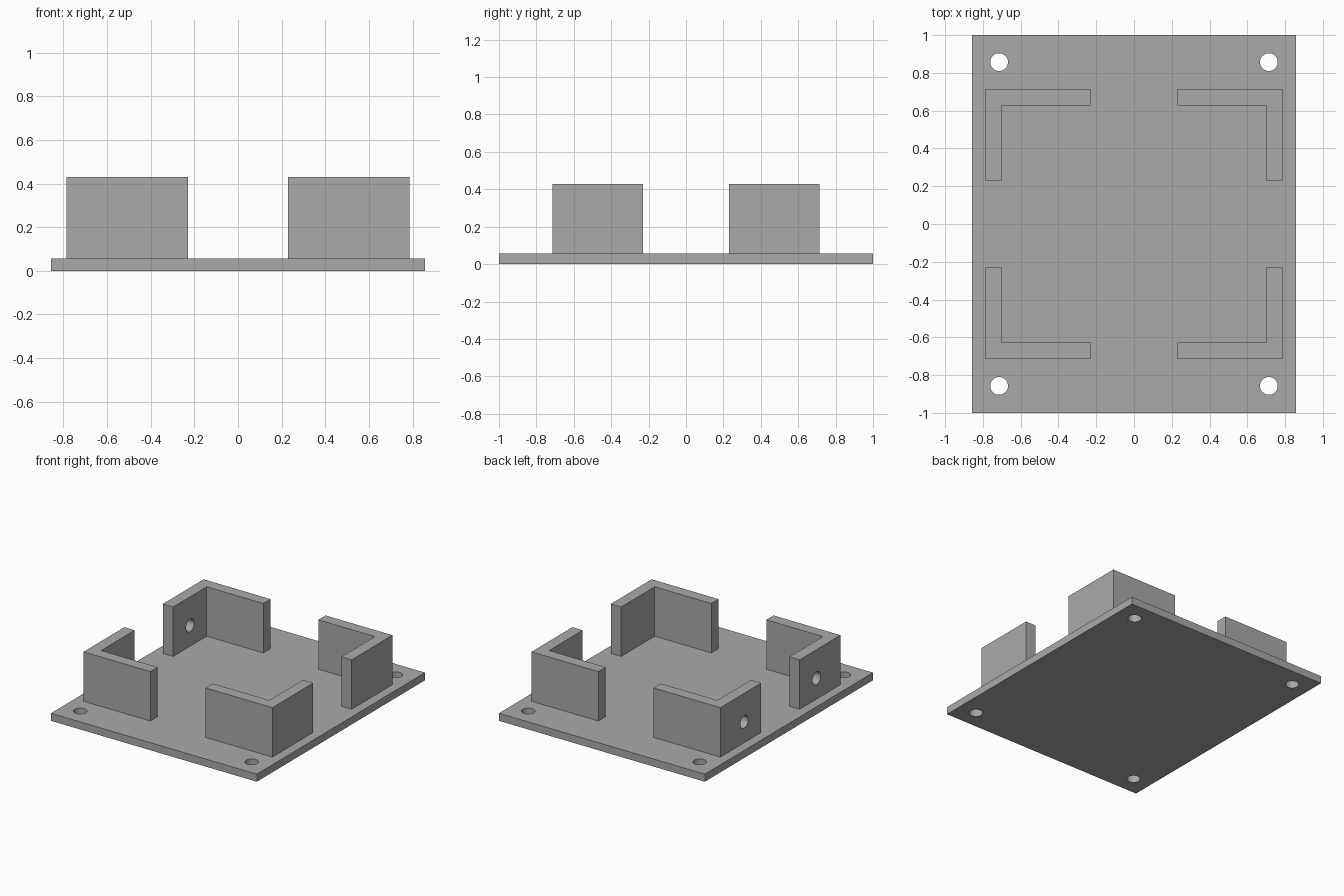
import bpy
import bmesh
from mathutils import Matrix, Vector

cube = bpy.data.objects.get("Cube")
if cube:
    bpy.data.objects.remove(cube, do_unlink=True)

# Dimensions
HALF_X, HALF_Y, PLATE_TOP = 0.857, 1.0, 0.057
OUT_X, OUT_Y, INNER_END = 0.786, 0.714, 0.229
WALL, WALL_TOP = 0.086, 0.429
HOLE_RADIUS = 0.047

grey = bpy.data.materials.new("plain_grey")
grey.use_nodes = True
colour = (0.4, 0.4, 0.4, 1)
grey.diffuse_color = colour
grey.node_tree.nodes["Principled BSDF"].inputs["Base Color"].default_value = colour


def make_object(name, bm):
    bmesh.ops.recalc_face_normals(bm, faces=bm.faces)
    mesh = bpy.data.meshes.new(name)
    bm.to_mesh(mesh)
    bm.free()
    mesh.materials.append(grey)
    obj = bpy.data.objects.new(name, mesh)
    bpy.context.collection.objects.link(obj)
    return obj


def extrude_outline(name, outline, bottom, top):
    bm = bmesh.new()
    face = bm.faces.new([bm.verts.new((x, y, bottom)) for x, y in outline])
    raised = bmesh.ops.extrude_face_region(bm, geom=[face])["geom"]
    verts = [v for v in raised if isinstance(v, bmesh.types.BMVert)]
    bmesh.ops.translate(bm, verts=verts, vec=(0, 0, top - bottom))
    return make_object(name, bm)


def drill(obj, centres, axis):
    """Cut round holes through the part along the given axis."""
    turn = Vector((0, 0, 1)).rotation_difference(Vector(axis)).to_matrix().to_4x4()
    bm = bmesh.new()
    for centre in centres:
        bmesh.ops.create_cone(bm, cap_ends=True, segments=48, depth=0.3,
                              radius1=HOLE_RADIUS, radius2=HOLE_RADIUS,
                              matrix=Matrix.Translation(centre) @ turn)
    cutter = make_object("hole_cutter", bm)
    cutter.hide_render = True
    mod = obj.modifiers.new("holes", "BOOLEAN")
    mod.operation = "DIFFERENCE"
    mod.solver = "EXACT"
    mod.object = cutter
    bpy.ops.object.select_all(action="DESELECT")
    bpy.context.view_layer.objects.active = obj
    obj.select_set(True)
    bpy.ops.object.modifier_apply(modifier=mod.name)
    bpy.data.objects.remove(cutter, do_unlink=True)
    bpy.ops.object.shade_smooth_by_angle()


# Base plate with a mounting hole near each corner
plate = extrude_outline(
    "base_plate",
    [(-HALF_X, -HALF_Y), (HALF_X, -HALF_Y), (HALF_X, HALF_Y), (-HALF_X, HALF_Y)],
    0, PLATE_TOP)
drill(plate, [(sx * 0.714, sy * 0.857, 0) for sx in (-1, 1) for sy in (-1, 1)],
      (0, 0, 1))

# L-shaped corner brackets; only the right-hand pair has side holes
profile = [(OUT_X, OUT_Y), (INNER_END, OUT_Y), (INNER_END, OUT_Y - WALL),
           (OUT_X - WALL, OUT_Y - WALL), (OUT_X - WALL, INNER_END),
           (OUT_X, INNER_END)]
for sx, side in ((-1, "right"), (1, "left")):
    for sy, end in ((-1, "front"), (1, "back")):
        bracket = extrude_outline(f"{end}_{side}_bracket",
                                  [(sx * x, sy * y) for x, y in profile],
                                  PLATE_TOP, WALL_TOP)
        if sx < 0:
            drill(bracket, [(-OUT_X + WALL / 2, sy * 0.43, 0.214)], (1, 0, 0))
